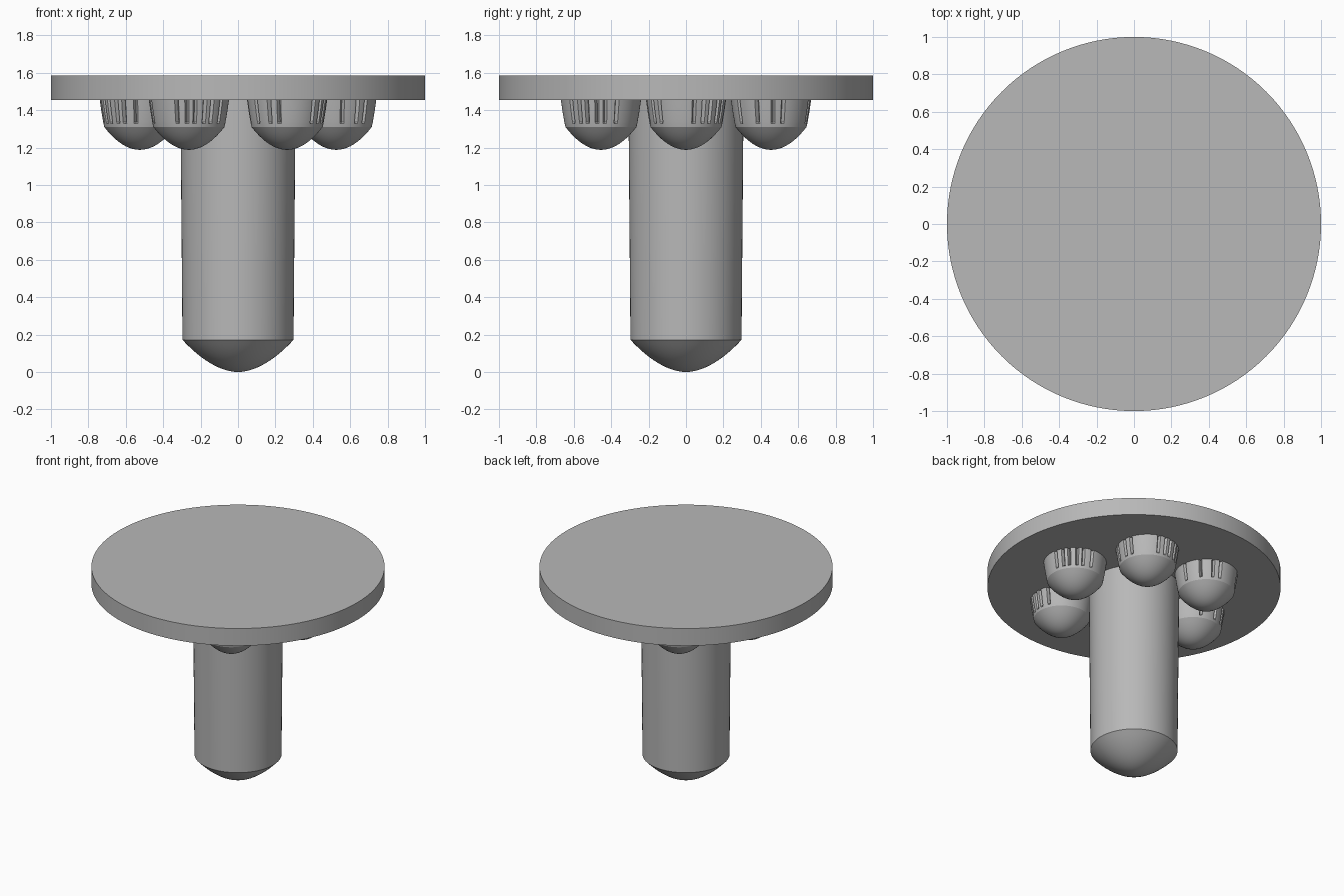
import bpy, bmesh, math

cube = bpy.data.objects.get("Cube")
if cube:
    bpy.data.objects.remove(cube, do_unlink=True)

grey = bpy.data.materials.new("plain grey")
grey.use_nodes = True
COLOR = (0.48, 0.48, 0.48, 1)
grey.diffuse_color = COLOR
grey.node_tree.nodes["Principled BSDF"].inputs["Base Color"].default_value = COLOR


def lathe(name, profile, segments, radius_rule=None, location=(0, 0, 0), turn=0):
    """Revolve (radius, z) points; a zero radius closes to a pole, open ends get caps."""
    bm = bmesh.new()
    rings = []
    for r, z in profile:
        if r == 0:
            rings.append([bm.verts.new((0, 0, z))] * segments)
            continue
        ring = []
        for i in range(segments):
            a = math.tau * i / segments
            rr = radius_rule(i, r, z) if radius_rule else r
            ring.append(bm.verts.new((rr * math.cos(a), rr * math.sin(a), z)))
        rings.append(ring)
    for low, high in zip(rings, rings[1:]):
        for i in range(segments):
            j = (i + 1) % segments
            quad = [low[i], low[j], high[j], high[i]]
            bm.faces.new(list(dict.fromkeys(quad)))
    if profile[0][0] > 0:
        bm.faces.new(rings[0][::-1])
    if profile[-1][0] > 0:
        bm.faces.new(rings[-1])
    mesh = bpy.data.meshes.new(name)
    bm.to_mesh(mesh)
    bm.free()
    mesh.materials.append(grey)
    obj = bpy.data.objects.new(name, mesh)
    bpy.context.collection.objects.link(obj)
    obj.location = location
    obj.rotation_euler.z = turn
    bpy.ops.object.select_all(action="DESELECT")
    obj.select_set(True)
    bpy.context.view_layer.objects.active = obj
    bpy.ops.object.shade_smooth_by_angle(angle=math.radians(25))
    return obj


# Round top plate
lathe("top_plate", [(1, 1.455), (1, 1.585)], 128)

# Slightly tapered shaft with a domed tip
TIP_R, TIP_H, STEPS = 0.297, 0.172, 12
tip = [(TIP_R * k / STEPS, TIP_H * (k / STEPS) ** 1.85) for k in range(STEPS + 1)]
lathe("shaft", tip + [(0.308, 1.46)], 64)

# Six domed studs with narrow slits in their flared collars
SEGMENTS = 120
SLITS = {round(a / 3) % SEGMENTS for a in (-114, -81, -57, -42, 12, 27, 39, 54, 66, 84)}
SLIT_BOTTOM = 1.33


def slit_rule(i, r, z):
    return r - 0.022 if i in SLITS and z > SLIT_BOTTOM else r


DOME_R = 0.19
dome = [(DOME_R * k / 10, 1.188 + 0.122 * (k / 10) ** 2) for k in range(11)]
collar = [(0.194, 1.328), (0.196, 1.338), (0.205, 1.39), (0.215, 1.46)]
for n in range(6):
    a = math.radians(60 * n)
    lathe(f"stud_{n + 1}", dome + collar, SEGMENTS, slit_rule,
          (0.525 * math.cos(a), 0.525 * math.sin(a), 0), a)
